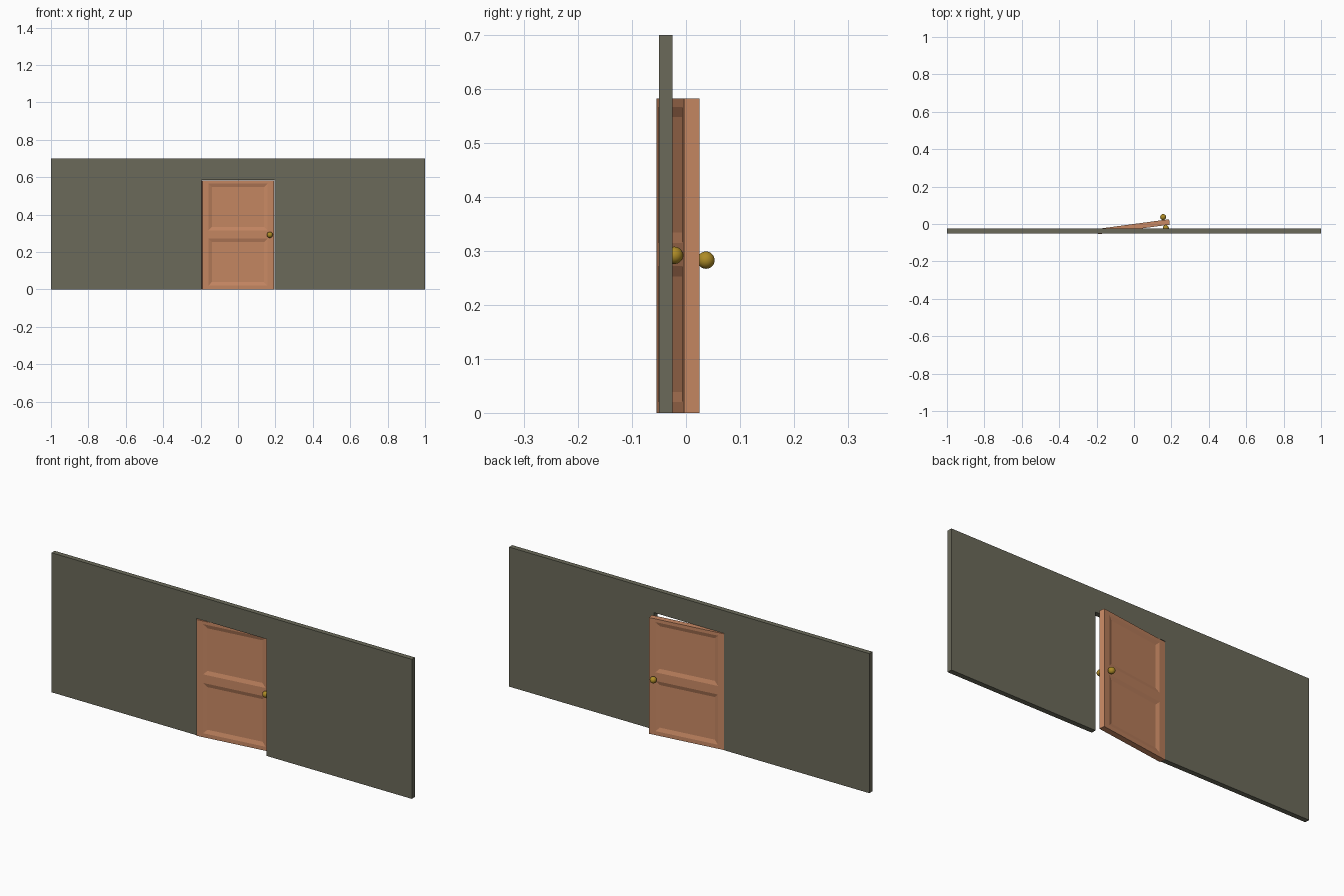
import bpy, bmesh, math
from mathutils import Vector, Matrix

if "Cube" in bpy.data.objects:
    bpy.data.objects.remove(bpy.data.objects["Cube"])


def material(name, rgb):
    m = bpy.data.materials.new(name)
    m.diffuse_color = (*rgb, 1)
    m.use_nodes = True
    m.node_tree.nodes["Principled BSDF"].inputs["Base Color"].default_value = m.diffuse_color
    return m


def add_object(name, bm, mat):
    bmesh.ops.recalc_face_normals(bm, faces=bm.faces)
    me = bpy.data.meshes.new(name)
    bm.to_mesh(me)
    bm.free()
    me.materials.append(mat)
    ob = bpy.data.objects.new(name, me)
    bpy.context.collection.objects.link(ob)
    return ob


wall_mat = material("wall_paint", (0.147, 0.144, 0.102))
door_mat = material("door_wood", (0.58, 0.25, 0.127))
knob_mat = material("brass", (0.42, 0.26, 0.02))

# Wall: outline with a doorway, extruded to thickness
bm = bmesh.new()
outline = [(-1, 0), (-0.194, 0), (-0.194, 0.586), (0.194, 0.586),
           (0.194, 0), (1, 0), (1, 0.7), (-1, 0.7)]
face = bm.faces.new([bm.verts.new((x, -0.05, z)) for x, z in outline])
ext = bmesh.ops.extrude_face_region(bm, geom=[face])
bmesh.ops.translate(bm, vec=(0, 0.025, 0),
                    verts=[v for v in ext["geom"] if isinstance(v, bmesh.types.BMVert)])
add_object("wall", bm, wall_mat)

# Door leaf: local origin on the hinge corner, slightly ajar
W, T, H = 0.386, 0.029, 0.583
swing = Matrix.Translation((-0.191, -0.055, 0)) @ Matrix.Rotation(math.radians(7.7), 4, 'Z')
bm = bmesh.new()
bmesh.ops.create_cube(bm, size=1, matrix=Matrix.Translation((W / 2, T / 2, H / 2))
                      @ Matrix.Diagonal((W, T, H, 1)))
x_cuts = (0.033, W - 0.033)
z_cuts = (0.02, 0.272, 0.315, 0.567)
cuts = [((x, 0, 0), (1, 0, 0)) for x in x_cuts] + [((0, 0, z), (0, 0, 1)) for z in z_cuts]
for co, no in cuts:
    bmesh.ops.bisect_plane(bm, geom=bm.verts[:] + bm.edges[:] + bm.faces[:],
                           plane_co=co, plane_no=no)
bm.normal_update()

# Two sunken panels with sloped borders on each side of the leaf
panels = []
for f in bm.faces:
    c = f.calc_center_median()
    if abs(f.normal.y) > 0.9 and x_cuts[0] < c.x < x_cuts[1]:
        if 0.02 < c.z < 0.272 or 0.315 < c.z < 0.567:
            panels.append(f)
bmesh.ops.inset_individual(bm, faces=panels, thickness=0.027, depth=-0.006)
door = add_object("door_leaf", bm, door_mat)
door.matrix_world = swing

# Ball knobs on both faces
for name, loc in (("front_knob", (0.170, -0.0215, 0.292)),
                  ("back_knob", (0.156, 0.037, 0.283))):
    bm = bmesh.new()
    bmesh.ops.create_uvsphere(bm, u_segments=32, v_segments=16, radius=0.016)
    for f in bm.faces:
        f.smooth = True
    add_object(name, bm, knob_mat).location = loc
